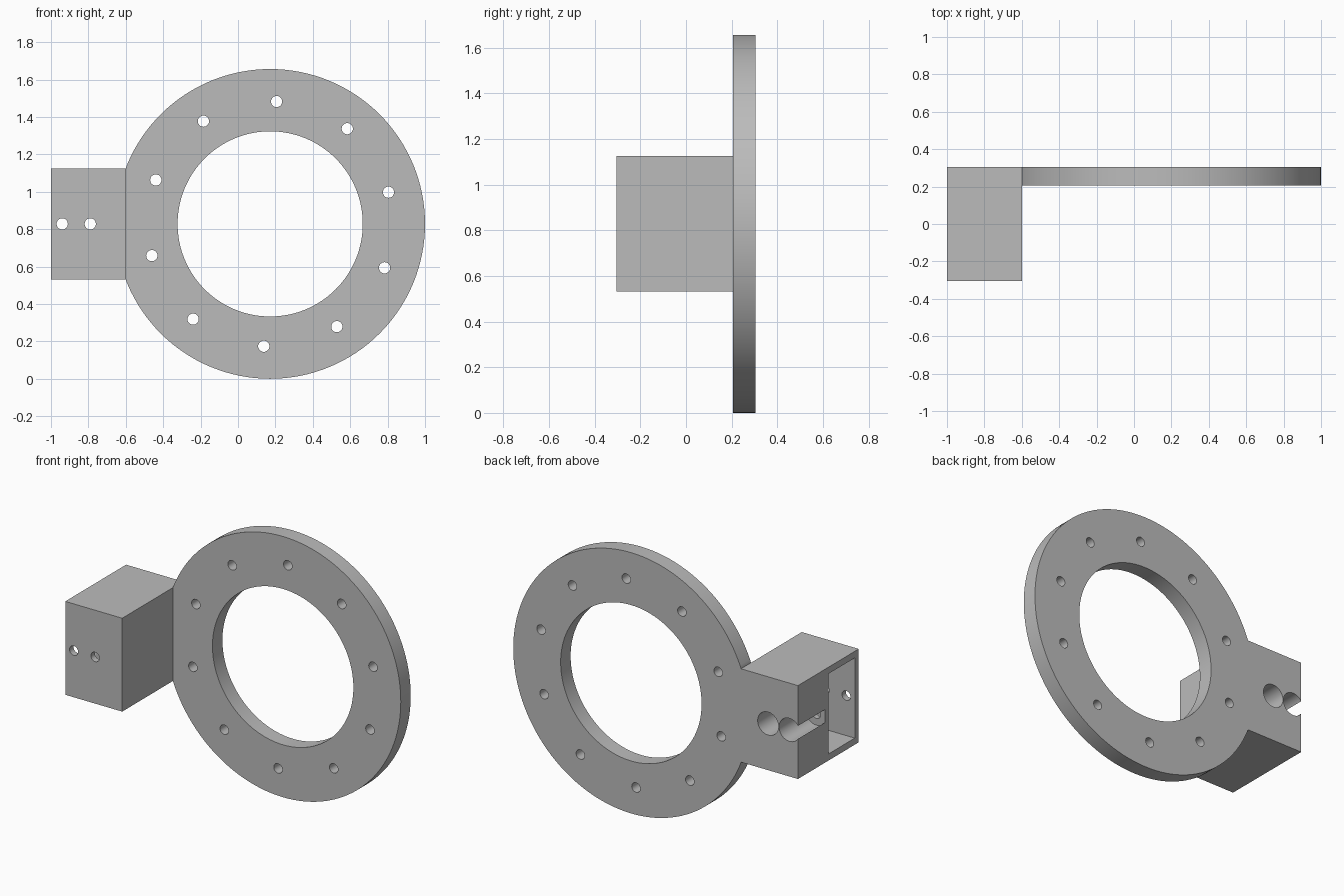
import bpy
from math import cos, sin, pi, radians

cube = bpy.data.objects.get("Cube")
if cube:
    bpy.data.objects.remove(cube, do_unlink=True)

grey = bpy.data.materials.new("plain grey")
grey.use_nodes = True
colour = (0.5, 0.5, 0.5, 1)
grey.diffuse_color = colour
grey.node_tree.nodes["Principled BSDF"].inputs["Base Color"].default_value = colour

MID_Z = 0.828      # height of the ring axis
BACK = 0.305       # rear face of the bracket
RING_X = 0.172
RING_R = 0.828
SEAM_X = -0.6      # where the ring meets the block


def box(name, lo, hi):
    bpy.ops.mesh.primitive_cube_add(size=1, location=[(a + b) / 2 for a, b in zip(lo, hi)])
    ob = bpy.context.object
    ob.name = name
    ob.scale = [b - a for a, b in zip(lo, hi)]
    bpy.ops.object.transform_apply(location=True, rotation=True, scale=True)
    ob.data.materials.append(grey)
    return ob


def rod(name, x, z, r, y0, y1, sides=32):
    """Cylinder lying along y."""
    bpy.ops.mesh.primitive_cylinder_add(vertices=sides, radius=r, depth=y1 - y0,
                                        location=(x, (y0 + y1) / 2, z), rotation=(pi / 2, 0, 0))
    ob = bpy.context.object
    ob.name = name
    bpy.ops.object.transform_apply(location=True, rotation=True, scale=True)
    ob.data.materials.append(grey)
    return ob


def cut(target, cutters):
    for c in cutters:
        c.hide_render = True
        bpy.context.view_layer.objects.active = target
        mod = target.modifiers.new("cut", 'BOOLEAN')
        mod.operation = 'DIFFERENCE'
        mod.solver = 'EXACT'
        mod.object = c
        bpy.ops.object.modifier_apply(modifier=mod.name)
        bpy.data.objects.remove(c, do_unlink=True)


def smooth(ob):
    bpy.ops.object.select_all(action='DESELECT')
    ob.select_set(True)
    bpy.context.view_layer.objects.active = ob
    bpy.ops.object.shade_smooth_by_angle(angle=radians(30))


# Flat mounting ring with a wide bore and ten bolt holes
ring = rod("mounting_ring", RING_X, MID_Z, RING_R, 0.205, BACK, 128)
cutters = [rod("bore_cutter", RING_X, MID_Z, 0.495, 0, 0.5, 128)]
for i in range(10):
    a = radians(87 - 36 * i)
    cutters.append(rod("bolt_cutter", RING_X + 0.655 * cos(a), MID_Z + 0.655 * sin(a), 0.03, 0, 0.5))
cutters.append(box("seam_cutter", (-1, 0, 0), (SEAM_X, 0.5, 2)))
cut(ring, cutters)
smooth(ring)

# Side block with an open pocket, and two stepped holes running front to back
block = box("side_block", (-1, -BACK, 0.532), (SEAM_X, BACK, 1.125))
cutters = [box("pocket_cutter", (-1.1, -0.265, 0.574), (-0.64, 0, 1.083))]
for x in (-0.94, -0.79):
    cutters.append(rod("wide_hole_cutter", x, MID_Z, 0.073, 0.035, 0.5, 48))
    cutters.append(rod("narrow_hole_cutter", x, MID_Z, 0.03, -0.5, 0.4))
cut(block, cutters)
smooth(block)
